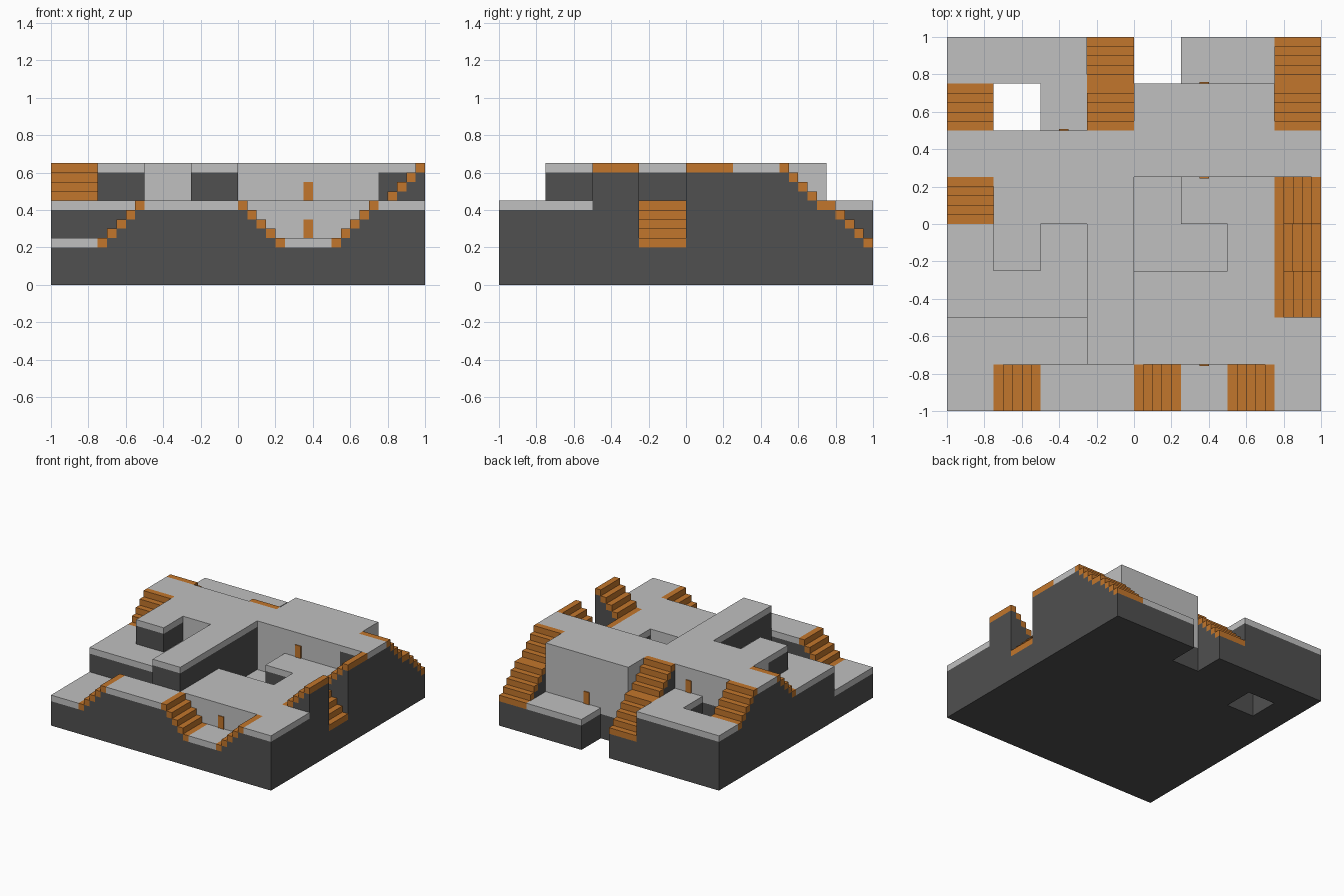
import bpy
import bmesh

cube = bpy.data.objects.get("Cube")
if cube:
    bpy.data.objects.remove(cube, do_unlink=True)


def material(name, rgb):
    m = bpy.data.materials.new(name)
    m.use_nodes = True
    m.diffuse_color = (*rgb, 1)
    bsdf = next(n for n in m.node_tree.nodes if n.type == 'BSDF_PRINCIPLED')
    bsdf.inputs["Base Color"].default_value = (*rgb, 1)
    return m


LIGHT = material("light grey stone", (0.53, 0.53, 0.53))
DARK = material("dark grey rock", (0.08, 0.08, 0.08))
ORANGE = material("orange trim", (0.54, 0.18, 0.025))

STEP = 0.05                            # step depth, step rise and slab thickness
LOW, MID, HIGH = 0.25, 0.45, 0.65      # walking levels


def boxes(name, mat, items):
    """One object from boxes given as (x0, y0, x1, y1, z0, z1)."""
    bm = bmesh.new()
    for x0, y0, x1, y1, z0, z1 in items:
        for v in bmesh.ops.create_cube(bm, size=1)["verts"]:
            v.co = (x1 if v.co.x > 0 else x0,
                    y1 if v.co.y > 0 else y0,
                    z1 if v.co.z > 0 else z0)
    mesh = bpy.data.meshes.new(name)
    bm.to_mesh(mesh)
    bm.free()
    mesh.materials.append(mat)
    ob = bpy.data.objects.new(name, mesh)
    bpy.context.collection.objects.link(ob)
    return ob


def terrace(name, top, rects):
    """Dark rock columns with a light slab on top."""
    boxes(name + "_rock", DARK, [(*r, 0, top - STEP) for r in rects])
    boxes(name + "_slab", LIGHT, [(*r, top - STEP, top) for r in rects])


def building(name, rect, foot, top):
    """Light walled block on a dark footing."""
    boxes(name + "_footing", DARK, [(*rect, 0, foot)])
    boxes(name + "_walls", LIGHT, [(*rect, foot, top)])


def stairs(name, rect, axis, start, rise):
    """Steps along +axis from height start; rise is +1 or -1, one cell long."""
    x0, y0, x1, y1 = rect
    treads, rock = [], []
    for i in range(5):
        top = start + rise * i * STEP
        if axis == "x":
            r = (x0 + i * STEP, y0, x0 + (i + 1) * STEP, y1)
        else:
            r = (x0, y0 + i * STEP, x1, y0 + (i + 1) * STEP)
        treads.append((*r, top - STEP, top))
        rock.append((*r, 0, top - STEP))
    boxes(name + "_treads", ORANGE, treads)
    boxes(name + "_rock", DARK, rock)


# Terraces on three levels
terrace("low_terrace", LOW, [
    (-1, -1, -0.75, -0.5), (-0.75, -0.75, -0.25, -0.5),
    (0.25, -1, 0.5, -0.75), (0.25, 0.75, 0.75, 1),
    (0, -0.25, 0.5, 0), (0, 0, 0.25, 0.25)])
terrace("middle_terrace", MID, [
    (-0.5, -1, 0, -0.75), (0.75, -1, 1, -0.5),
    (-1, -0.5, -0.25, -0.25), (-1, -0.25, -0.75, 0),
    (-0.5, -0.25, -0.25, 0), (0.5, -0.25, 0.75, 0),
    (0.25, 0, 0.75, 0.25), (-1, 0.75, -0.25, 1),
    (-0.5, 0.5, -0.25, 0.75)])
terrace("high_terrace", HIGH, [
    (-0.25, -0.75, 0, 0.5), (-0.75, -0.25, -0.5, 0),
    (-1, 0.25, -0.75, 0.5), (0.75, 0.25, 1, 0.5)])

# Buildings with plain light walls
building("front_building", (0, -0.75, 0.75, -0.25), 0.2, MID)
building("back_building", (0, 0.25, 0.75, 0.75), 0.2, HIGH)
building("left_building", (-0.75, 0, -0.25, 0.5), 0.4, HIGH)

# Front stairs
stairs("front_right_stairs", (-0.75, -1, -0.5, -0.75), "x", LOW, 1)
stairs("front_middle_stairs", (0, -1, 0.25, -0.75), "x", MID, -1)
stairs("front_left_stairs", (0.5, -1, 0.75, -0.75), "x", LOW, 1)

# Side stairs: two rising outwards with one falling between them
for n, y, rise in (("front", -0.5, 1), ("middle", -0.25, -1), ("back", 0, 1)):
    stairs("side_%s_stairs" % n, (0.75, y, 1, y + 0.25), "x", MID, rise)
stairs("right_front_stairs", (-1, 0, -0.75, 0.25), "y", MID, 1)
stairs("right_back_stairs", (-1, 0.5, -0.75, 0.75), "y", HIGH, -1)

# Long back stairs, two flights each
for n, x in (("middle", -0.25), ("left", 0.75)):
    stairs("back_%s_upper_stairs" % n, (x, 0.5, x + 0.25, 0.75), "y", HIGH, -1)
    stairs("back_%s_lower_stairs" % n, (x, 0.75, x + 0.25, 1), "y", MID, -1)

# Doors: thin plates on the building walls (x, wall y, outward side, floor)
T = 0.008
for n, x, y, side, z in (("front_building", 0.375, -0.75, -1, LOW),
                         ("back_building_front", 0.375, 0.25, -1, MID),
                         ("back_building_rear", 0.375, 0.75, 1, LOW),
                         ("left_building", -0.375, 0.5, 1, MID)):
    ya, yb = sorted((y, y + side * T))
    boxes(n + "_door", ORANGE, [(x - 0.025, ya, x + 0.025, yb, z, z + 0.1)])
